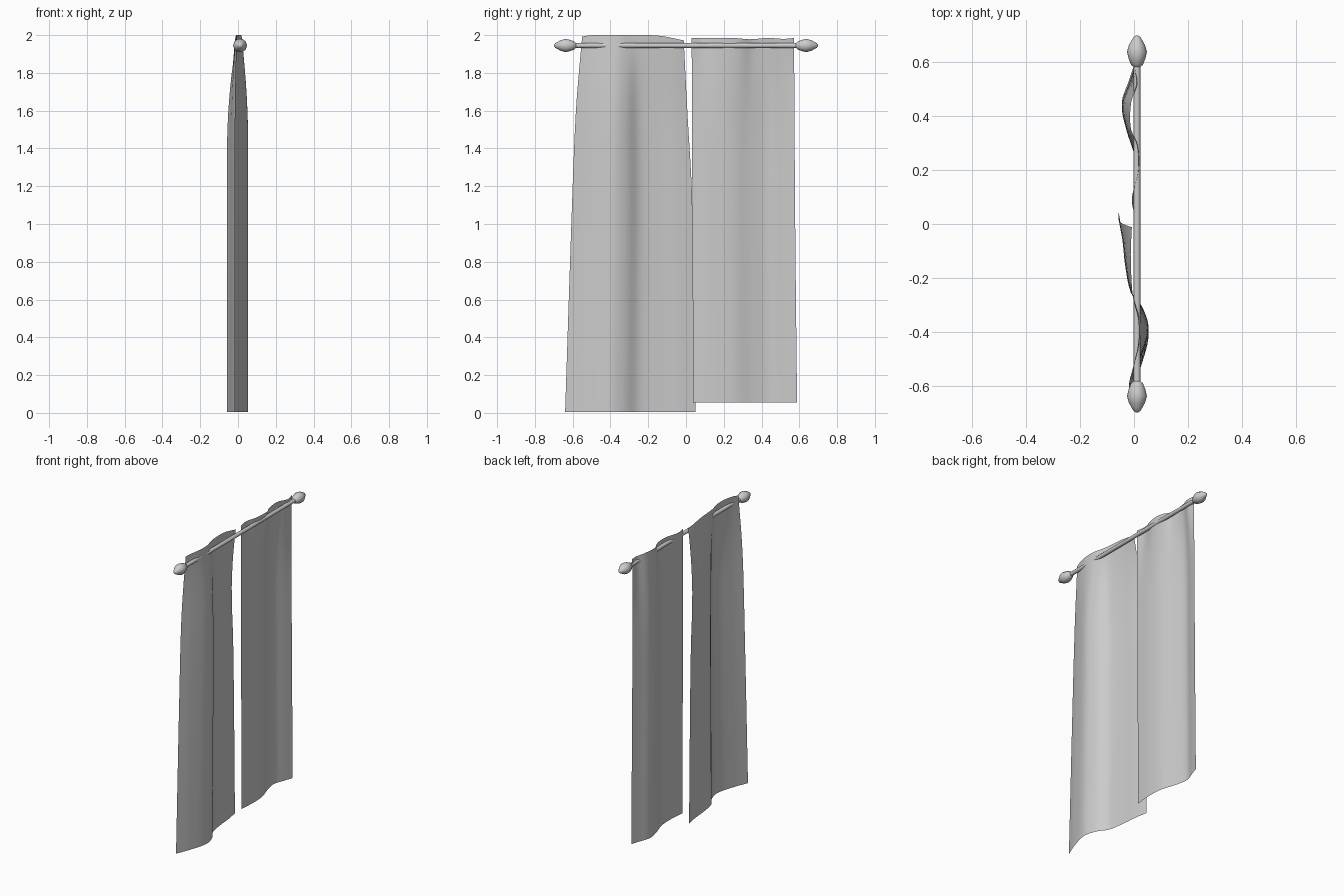
import bpy, bmesh, math

if "Cube" in bpy.data.objects:
    bpy.data.objects.remove(bpy.data.objects["Cube"])

ROD_X, ROD_Z = 0.011, 1.945


def finish(name, bm, angle):
    mesh = bpy.data.meshes.new(name)
    bm.to_mesh(mesh)
    bm.free()
    ob = bpy.data.objects.new(name, mesh)
    bpy.context.collection.objects.link(ob)
    bpy.ops.object.select_all(action='DESELECT')
    ob.select_set(True)
    bpy.context.view_layer.objects.active = ob
    bpy.ops.object.shade_smooth_by_angle(angle=math.radians(angle))
    return ob


def spline(pts, u):
    # smooth curve through (position, value) points
    n = len(pts)
    i = 0
    while i < n - 2 and u > pts[i + 1][0]:
        i += 1

    def slope(k):
        a, b = pts[max(k - 1, 0)], pts[min(k + 1, n - 1)]
        return (b[1] - a[1]) / (b[0] - a[0])
    (x0, y0), (x1, y1) = pts[i], pts[i + 1]
    h = x1 - x0
    t = (u - x0) / h
    return ((2*t**3 - 3*t**2 + 1) * y0 + (t**3 - 2*t**2 + t) * h * slope(i)
            + (3*t**2 - 2*t**3) * y1 + (t**3 - t**2) * h * slope(i + 1))


def lathe(name, profile, sides, angle):
    # profile of (y, radius) turned about the rod axis
    bm = bmesh.new()
    rings = []
    for y, r in profile:
        rings.append([bm.verts.new((ROD_X + r * math.cos(2 * math.pi * k / sides), y,
                                    ROD_Z + r * math.sin(2 * math.pi * k / sides)))
                      for k in range(sides)])
    for a, b in zip(rings, rings[1:]):
        for k in range(sides):
            bm.faces.new((a[k], a[k - 1], b[k - 1], b[k]))
    for ring in (rings[0], rings[-1]):
        bm.faces.new(ring)
    bmesh.ops.recalc_face_normals(bm, faces=bm.faces)
    return finish(name, bm, angle)


def curtain(name, left, right, top_fold, low_fold, top_z, low_z):
    # cloth grid: small weave round the rod blends into broad folds below
    bm = bmesh.new()
    cols, rows = 32, 20
    grid = []
    for r in range(rows + 1):
        v = (r / rows) ** 1.5
        b = min(v / 0.3, 1)
        b = b * (2 - b)
        y0, y1 = spline(left, v), spline(right, v)
        row = []
        for c in range(cols + 1):
            u = c / cols
            x = (1 - b) * spline(top_fold, u) + b * spline(low_fold, u)
            zt = spline(top_z, u)
            row.append(bm.verts.new((x, y0 + (y1 - y0) * u, zt + (low_z - zt) * v)))
        grid.append(row)
    for a, b in zip(grid, grid[1:]):
        for c in range(cols):
            bm.faces.new((a[c], b[c], b[c + 1], a[c + 1]))
    return finish(name, bm, 60)


# rod
lathe("curtain_rod", [(-0.6, 0.013), (0.6, 0.013)], 12, 40)

# finials
FINIAL = [(0.582, 0.013), (0.59, 0.022), (0.612, 0.031), (0.638, 0.037),
          (0.662, 0.030), (0.68, 0.020), (0.692, 0.013), (0.698, 0.004)]
for side, s in (("left", -1), ("right", 1)):
    lathe(side + "_finial", [(s * y, r) for y, r in FINIAL], 10, 40)

# wide curtain that flares towards the floor
curtain("left_curtain",
        [(0, -0.55), (0.2, -0.583), (0.5, -0.607), (1, -0.64)],
        [(0, -0.012), (0.2, 0.008), (0.42, 0.032), (1, 0.05)],
        [(0, -0.008), (0.2, 0.016), (0.36, 0.016), (0.52, -0.004), (0.8, -0.012), (1, -0.008)],
        [(0, -0.018), (0.13, 0.018), (0.33, 0.054), (0.46, 0.032), (0.56, -0.012),
         (0.72, -0.033), (0.87, -0.043), (1, -0.058)],
        [(0, 1.992), (0.08, 1.999), (0.4, 2.0), (0.75, 1.997), (1, 1.972)], 0.005)

# narrow curtain hanging straight
curtain("right_curtain",
        [(0, 0.03), (0.5, 0.034), (1, 0.038)],
        [(0, 0.572), (0.5, 0.578), (1, 0.588)],
        [(0, 0.002), (0.12, -0.008), (0.3, 0.016), (0.48, 0.014), (0.6, -0.012),
         (0.78, -0.01), (0.9, 0.012), (1, 0.004)],
        [(0, 0.0), (0.2, 0.008), (0.4, 0.002), (0.58, -0.028), (0.75, -0.045),
         (0.9, -0.018), (1, 0.0)],
        [(0, 1.984), (0.4, 1.985), (0.57, 1.978), (0.75, 1.985), (0.9, 1.98), (1, 1.985)], 0.055)
